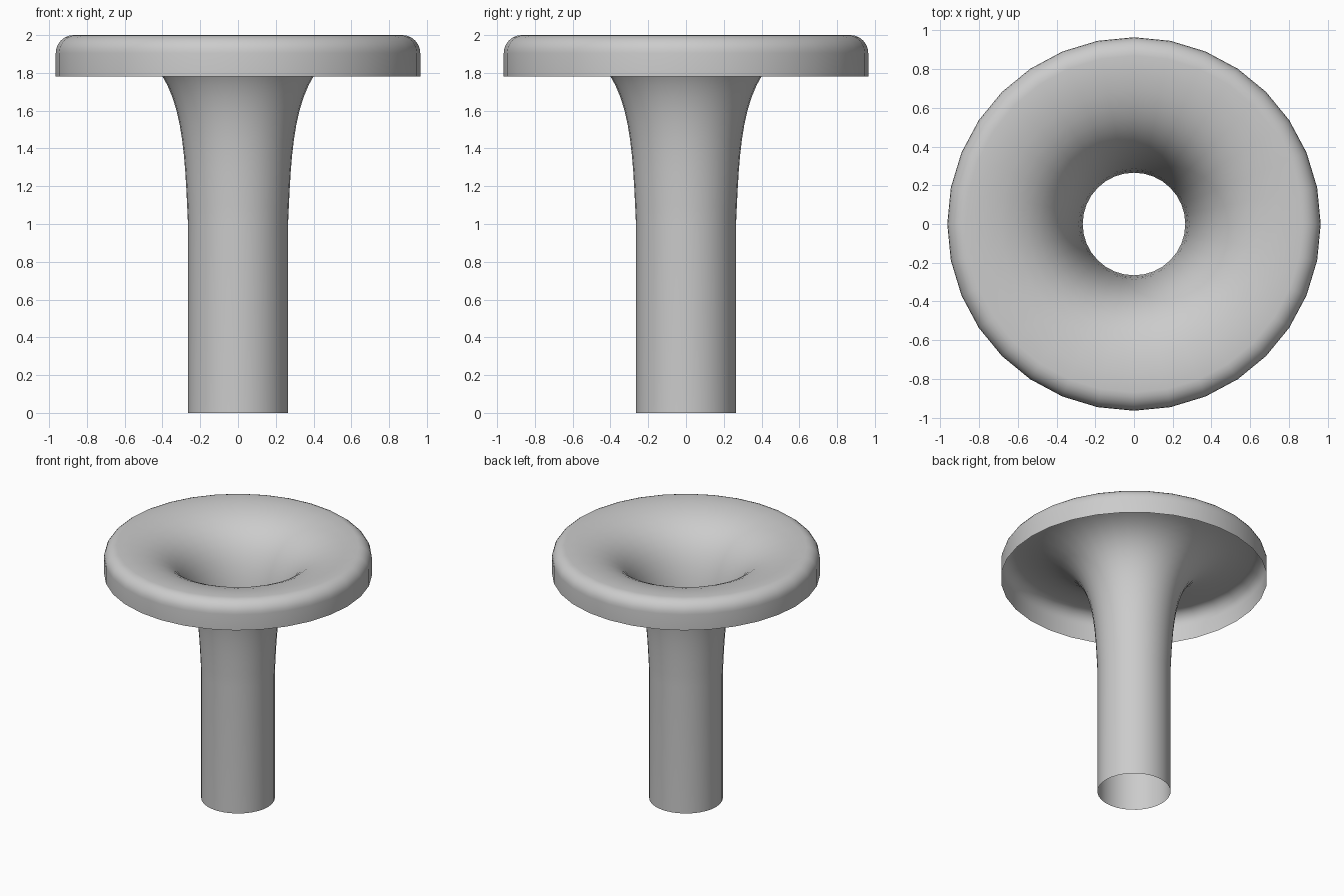
import bpy
import bmesh
import math
from mathutils import Vector
from mathutils.geometry import interpolate_bezier

cube = bpy.data.objects.get("Cube")
if cube:
    bpy.data.objects.remove(cube, do_unlink=True)

SIDES = 32
STEM_R, STEM_TOP = 0.265, 1.0
RIM_R, LIP_BOTTOM, TOP, ROUND = 0.965, 1.78, 2.0, 0.095

# Plain grey material
grey = bpy.data.materials.new("plain_grey")
grey.use_nodes = True
colour = (0.6, 0.6, 0.6, 1)
grey.diffuse_color = colour
grey.node_tree.nodes["Principled BSDF"].inputs["Base Color"].default_value = colour

# Profile: straight stem, flared throat, rounded rim, hanging lip
profile = [Vector((STEM_R, 0, 0))]
flare_end = RIM_R - ROUND
profile += interpolate_bezier(
    Vector((STEM_R, 0, STEM_TOP)), Vector((0.29, 0, 1.54)),
    Vector((0.29, 0, TOP)), Vector((flare_end, 0, TOP)), 18)
for i in range(1, 7):
    a = math.pi / 2 * i / 6
    profile.append(Vector((flare_end + ROUND * math.sin(a), 0,
                           TOP - ROUND + ROUND * math.cos(a))))
profile.append(Vector((RIM_R, 0, LIP_BOTTOM)))

# Revolve the open sheet around the upright axis
bm = bmesh.new()
verts = [bm.verts.new(p) for p in profile]
edges = [bm.edges.new(pair) for pair in zip(verts, verts[1:])]
bmesh.ops.spin(bm, geom=verts + edges, cent=(0, 0, 0), axis=(0, 0, 1),
               angle=math.tau, steps=SIDES, use_duplicate=False)
bmesh.ops.remove_doubles(bm, verts=bm.verts, dist=0.0005)

# Make the upper side of the flange the outside
bm.normal_update()
top_face = max(bm.faces, key=lambda f: abs(f.normal.z))
if top_face.normal.z < 0:
    bmesh.ops.reverse_faces(bm, faces=bm.faces)

mesh = bpy.data.meshes.new("flared_funnel")
bm.to_mesh(mesh)
bm.free()
mesh.materials.append(grey)
funnel = bpy.data.objects.new("flared_funnel", mesh)
bpy.context.collection.objects.link(funnel)

# Smooth shading
bpy.ops.object.select_all(action='DESELECT')
funnel.select_set(True)
bpy.context.view_layer.objects.active = funnel
bpy.ops.object.shade_smooth_by_angle(angle=math.radians(40))
